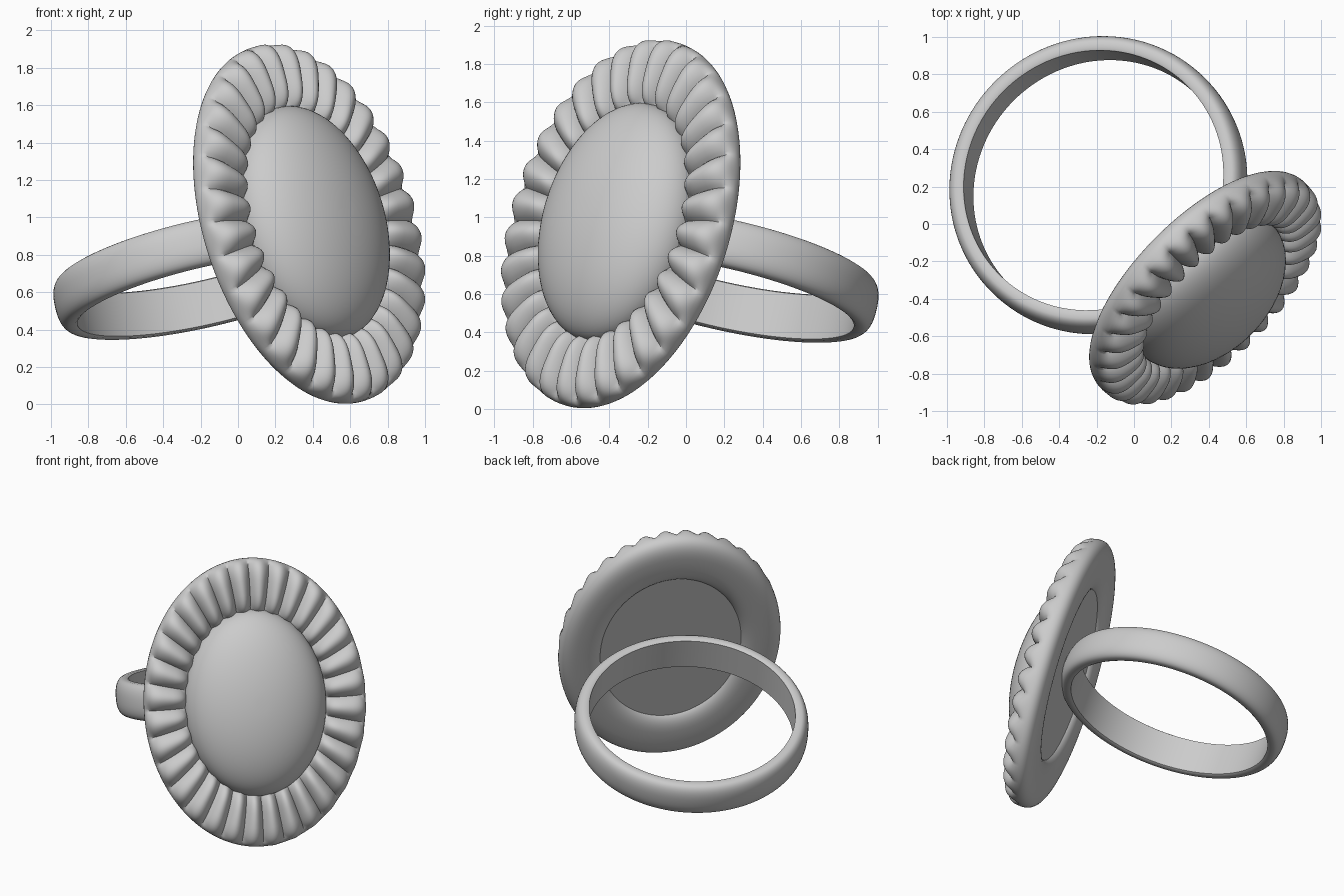
import bpy, bmesh
from math import sin, cos, pi, radians
from mathutils import Matrix, Vector

if "Cube" in bpy.data.objects:
    bpy.data.objects.remove(bpy.data.objects["Cube"])

# Ring frame: local x = across head, local y = along head, local z = out of the face
az, tilt = radians(45.3), radians(18)
h = Vector((cos(az), sin(az), 0))
n = Vector((sin(az) * cos(tilt), -cos(az) * cos(tilt), sin(tilt)))
u = n.cross(h)
FRAME = Matrix((h, u, n)).transposed()
HEAD = Vector((0.377, -0.337, 0.965))
A, B = 0.775, 1.004        # half width and half length of the head
LOBES, PER = 32, 14


def finish(bm, name, angle):
    bmesh.ops.recalc_face_normals(bm, faces=bm.faces)
    for v in bm.verts:
        v.co = HEAD + FRAME @ v.co
    me = bpy.data.meshes.new(name)
    bm.to_mesh(me)
    bm.free()
    ob = bpy.data.objects.new(name, me)
    bpy.context.collection.objects.link(ob)
    bpy.ops.object.select_all(action='DESELECT')
    ob.select_set(True)
    bpy.context.view_layer.objects.active = ob
    bpy.ops.object.shade_smooth_by_angle(angle=radians(angle))


def loft(bm, rows, close_rows):
    rings = [[bm.verts.new(p) for p in r] for r in rows]
    m, k = len(rings), len(rings[0])
    for i in range(m if close_rows else m - 1):
        a, b = rings[i], rings[(i + 1) % m]
        for j in range(k):
            bm.faces.new((a[j], a[(j + 1) % k], b[(j + 1) % k], b[j]))
    return rings


def spow(v, e):
    return abs(v) ** e * (1 if v >= 0 else -1)


# Fluted oval bezel: smooth rounded back, rounded lobes with sharp grooves in front
def bezel_row(i):
    t = 2 * pi * i / (LOBES * PER)
    groove = 1 - abs(sin(LOBES * t / 2)) ** 0.8
    row = []
    for j in range(40):
        p = 2 * pi * j / 40
        c, s = cos(p), sin(p)
        if s >= 0:                      # fluted front
            w = min(1, s * 2) * groove
            r = 0.81 + 0.19 * spow(c, 0.72) * (1 - 0.2 * w)
            z = 0.125 * s ** 0.85 * (1 - 0.5 * w)
        else:                           # plain back
            r = 0.81 + 0.19 * spow(c, 0.7)
            z = -0.1 * abs(s) ** 0.8
        row.append((A * r * cos(t), B * r * sin(t), z))
    return row


bm = bmesh.new()
loft(bm, [bezel_row(i) for i in range(LOBES * PER)], True)
finish(bm, "fluted_bezel", 60)

# Domed oval stone with a flat back
bm = bmesh.new()
profile = [(1.0, -0.055)] + [(cos(q * pi / 40), 0.02 + 0.285 * sin(q * pi / 40)) for q in range(20)]
rows = [[(0.493 * r * cos(2 * pi * k / 96), 0.65 * r * sin(2 * pi * k / 96), z)
         for k in range(96)] for r, z in profile]
rings = loft(bm, rows, False)
bm.faces.new(rings[0])
bm.faces.new(rings[-1])
finish(bm, "domed_stone", 40)

# Finger band: flat inside, rounded outside
bm = bmesh.new()
section = [(0.712, -0.12), (0.712, 0.12), (0.725, 0.127)]
section += [(0.742 + 0.066 * cos(a) ** 0.8, 0.127 * spow(sin(a), 0.85))
            for a in [radians(80 - 10 * i) for i in range(17)]]
section += [(0.725, -0.127)]
rows = [[(-0.012 + r * cos(2 * pi * k / 128), y - 0.01, -0.83 + r * sin(2 * pi * k / 128))
         for r, y in section] for k in range(128)]
loft(bm, rows, True)
finish(bm, "finger_band", 40)
